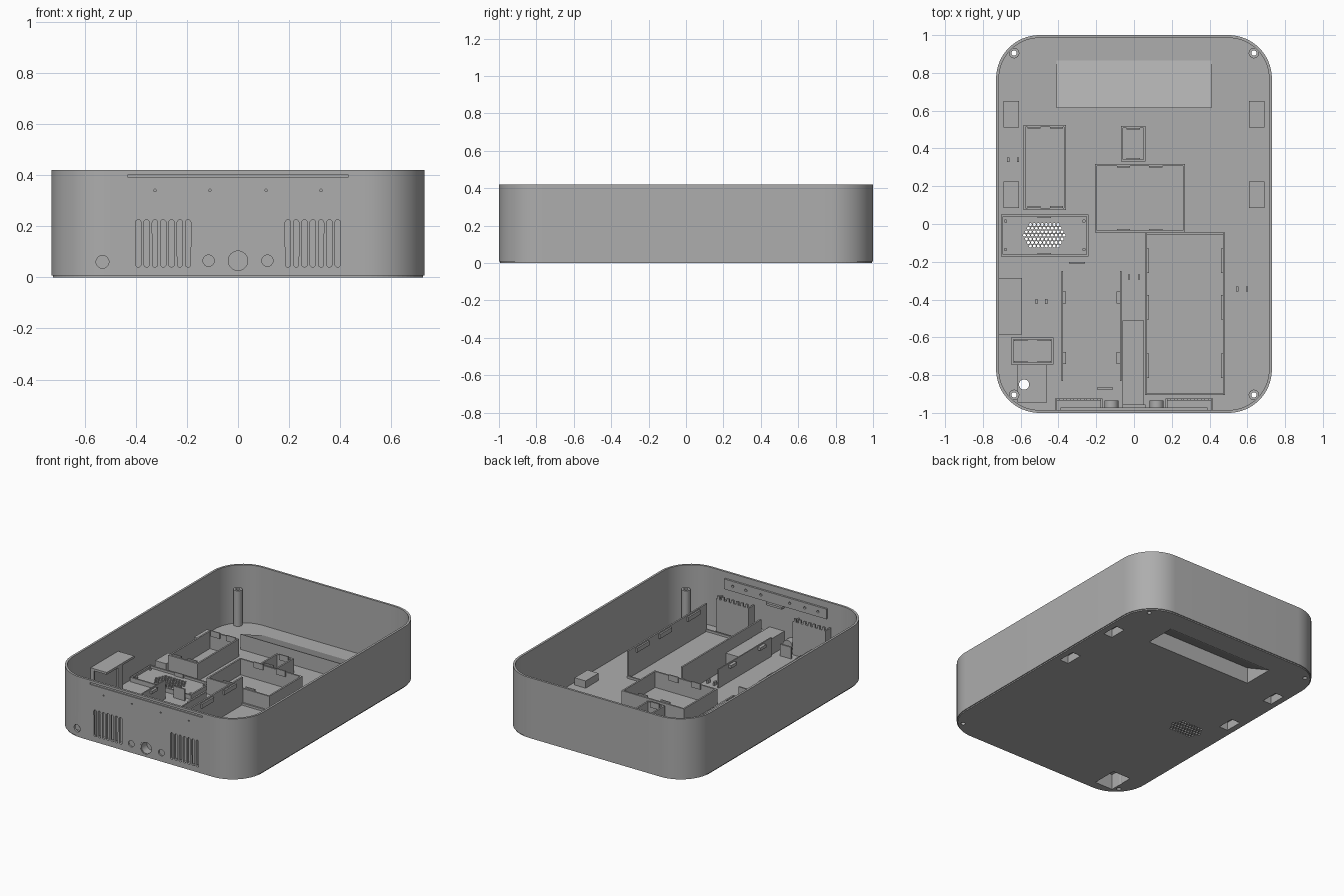
import bpy, bmesh, math
from mathutils import Vector

if "Cube" in bpy.data.objects:
    bpy.data.objects.remove(bpy.data.objects["Cube"])

grey = bpy.data.materials.new("plain grey")
grey.use_nodes = True
grey.diffuse_color = (0.42, 0.42, 0.42, 1)
grey.node_tree.nodes["Principled BSDF"].inputs["Base Color"].default_value = (0.42, 0.42, 0.42, 1)

FLOOR, TOP, WALL = 0.02, 0.42, 0.015


def prism(bm, pts, along):
    """Extrude a closed outline of 3D points along a vector."""
    face = bm.faces.new([bm.verts.new(p) for p in pts])
    out = bmesh.ops.extrude_face_region(bm, geom=[face])
    verts = [g for g in out["geom"] if isinstance(g, bmesh.types.BMVert)]
    bmesh.ops.translate(bm, verts=verts, vec=Vector(along))


def block(bm, x0, x1, y0, y1, z0, z1):
    prism(bm, [(x0, y0, z0), (x1, y0, z0), (x1, y1, z0), (x0, y1, z0)], (0, 0, z1 - z0))


def circle(r, n):
    return [(r * math.cos(2 * math.pi * i / n), r * math.sin(2 * math.pi * i / n)) for i in range(n)]


def rod_z(bm, x, y, r, z0, z1, n=24):
    prism(bm, [(x + a, y + b, z0) for a, b in circle(r, n)], (0, 0, z1 - z0))


def rod_y(bm, x, z, r, y0, y1, n=32):
    prism(bm, [(x + a, y0, z + b) for a, b in circle(r, n)], (0, y1 - y0, 0))


def slot_y(bm, x, z0, z1, r, y0, y1):
    pts = [(x + a, y0, (z1 - r if b >= 0 else z0 + r) + b) for a, b in circle(r, 20)]
    prism(bm, pts, (0, y1 - y0, 0))


def rounded(bm, inset, z0, z1):
    r = 0.23 - inset
    pts = []
    for k, (sx, sy) in enumerate([(1, 1), (-1, 1), (-1, -1), (1, -1)]):
        for i in range(17):
            a = math.pi / 2 * (k + i / 16)
            pts.append((sx * 0.5 + r * math.cos(a), sy * 0.77 + r * math.sin(a), z0))
    prism(bm, pts, (0, 0, z1 - z0))


def make(name, build, smooth=False):
    bm = bmesh.new()
    build(bm)
    bmesh.ops.recalc_face_normals(bm, faces=bm.faces)
    me = bpy.data.meshes.new(name)
    bm.to_mesh(me)
    bm.free()
    me.materials.append(grey)
    ob = bpy.data.objects.new(name, me)
    bpy.context.collection.objects.link(ob)
    if smooth:
        soften(ob)
    return ob


def soften(ob):
    bpy.ops.object.select_all(action='DESELECT')
    ob.select_set(True)
    bpy.context.view_layer.objects.active = ob
    bpy.ops.object.shade_smooth_by_angle(angle=math.radians(30))


def carve(ob, *builds):
    """Subtract each cutter and bake the result."""
    for build in builds:
        cutter = make("cutter", build)
        cutter.hide_render = True
        mod = ob.modifiers.new("cut", 'BOOLEAN')
        mod.operation, mod.solver, mod.object = 'DIFFERENCE', 'EXACT', cutter
        dg = bpy.context.evaluated_depsgraph_get()
        me = bpy.data.meshes.new_from_object(ob.evaluated_get(dg))
        ob.modifiers.clear()
        ob.data = me
        bpy.data.objects.remove(cutter)


# Cutters shared by the shell and the parts standing on its floor
CORNERS = [(sx * 0.635, sy * 0.905) for sx in (-1, 1) for sy in (-1, 1)]
FEET = [(sx * 0.65, y) for sx in (-1, 1) for y in (0.58, 0.155)]


def screw_holes(bm):
    for x, y in CORNERS:
        rod_z(bm, x, y, 0.014, -0.1, 0.5)


def foot_pockets(bm):
    for x, y in FEET:
        block(bm, x - 0.033, x + 0.033, y - 0.06, y + 0.06, -0.1, 0.055)


def handle_pocket(bm):
    prism(bm, [(-0.4, 0.625, -0.01), (-0.4, 0.857, -0.01), (-0.4, 0.625, 0.11)], (0.8, 0, 0))


def cable_pocket(bm):
    block(bm, -0.605, -0.47, -0.935, -0.76, -0.1, 0.105)


def cable_holes(bm):
    rod_z(bm, -0.582, -0.85, 0.027, -0.1, 0.3)
    rod_y(bm, -0.53, 0.06, 0.025, -1.1, -0.94)


def grille(bm):
    for j in range(-3, 4):
        for i in range(-6, 7):
            x, y = 0.021 * (i + (j % 2) / 2), 0.019 * j
            if (x / 0.115) ** 2 + (y / 0.075) ** 2 < 1:
                rod_z(bm, x - 0.475, y - 0.06, 0.0085, -0.1, 0.1, 6)


def front_cuts(bm):
    for s in (-1, 1):
        for i in range(7):
            slot_y(bm, s * (0.195 + 0.0325 * i), 0.04, 0.225, 0.0105, -1.1, -0.975)
        rod_y(bm, s * 0.115, 0.065, 0.022, -1.1, -0.98)
        for x in (0.11, 0.325):
            rod_y(bm, s * x, 0.34, 0.005, -1.1, -0.9, 10)
    rod_y(bm, 0, 0.065, 0.045, -1.1, -0.94)
    block(bm, -0.43, 0.43, -1.1, -0.993, 0.39, 0.403)


# Outer shell: open tray with a small step round the base
shell = make("case_shell", lambda bm: rounded(bm, 0, 0.008, TOP))
carve(shell, lambda bm: rounded(bm, WALL, FLOOR, 0.6), front_cuts, screw_holes, foot_pockets,
      handle_pocket, cable_pocket, cable_holes, grille)
soften(shell)
base = make("base_plate", lambda bm: rounded(bm, 0.006, 0, 0.01))
carve(base, screw_holes, foot_pockets, handle_pocket, cable_pocket, cable_holes, grille)

# Housings that stand above the pockets in the floor
posts = make("corner_posts", lambda bm: [rod_z(bm, x, y, 0.028, FLOOR, 0.265) for x, y in CORNERS])
carve(posts, screw_holes)
soften(posts)
feet = make("foot_housings", lambda bm: [block(bm, x - 0.042, x + 0.042, y - 0.07, y + 0.07, FLOOR, 0.07)
                                         for x, y in FEET])
carve(feet, foot_pockets)
handle = make("handle_housing", lambda bm: prism(
    bm, [(-0.41, 0.615, FLOOR), (-0.41, 0.865, FLOOR), (-0.41, 0.615, 0.125)], (0.82, 0, 0)))
carve(handle, handle_pocket)
cable = make("cable_housing", lambda bm: block(bm, -0.617, -0.46, -0.945, -0.745, FLOOR, 0.12))
carve(cable, cable_pocket, cable_holes)


# Component trays: (name, x0, x1, y0, y1, side height, end height, clip positions on the ends)
def tray(name, x0, x1, y0, y1, side, end, clips):
    def build(bm, t=0.011):
        for x in (x0, x1 - t):
            block(bm, x, x + t, y0, y1, FLOOR, side)
        for y, s in ((y0, 1), (y1 - t, -1)):
            block(bm, x0 + t, x1 - t, y, y + t, FLOOR, end)
            for c in clips:
                a = y + t if s > 0 else y - 0.008
                block(bm, c - 0.035, c + 0.035, a, a + 0.008, end - 0.03, end + 0.01)
    return make(name, build)


tray("side_tray", -0.585, -0.36, 0.075, 0.525, 0.14, 0.14, (-0.53, -0.41))
tray("small_tray", -0.07, 0.062, 0.33, 0.52, 0.12, 0.12, (-0.004,))
tray("centre_tray", -0.207, 0.27, -0.045, 0.318, 0.13, 0.13, (-0.055, 0.115))
tray("corner_tray", -0.65, -0.425, -0.745, -0.6, 0.1, 0.1, (-0.6, -0.475))
tray("battery_tray", 0.058, 0.483, -0.905, -0.045, 0.21, 0.035, ())
tray("speaker_frame", -0.705, -0.24, -0.172, 0.05, 0.05, 0.05, (-0.475,))


# Speaker board with grille and four screws
def speaker(bm):
    block(bm, -0.695, -0.25, -0.162, 0.04, FLOOR, 0.035)
    for x in (-0.68, -0.265):
        for y in (-0.135, 0.015):
            rod_z(bm, x, y, 0.009, 0.036, 0.045, 12)


carve(make("speaker_board", speaker), grille)


# Upright card guides and the clips on tall walls
def guides(bm):
    for x, s in ((-0.385, 1), (-0.073, -1)):
        block(bm, x, x + 0.008, -0.83, -0.25, FLOOR, 0.15)
        for y in (-0.71, -0.39):
            c = x + 0.012 * s
            block(bm, c - 0.008, c + 0.012, y - 0.032, y + 0.032, 0.12, 0.14)
    for y in (-0.75, -0.44, -0.195):
        block(bm, 0.069, 0.08, y - 0.065, y + 0.065, 0.17, 0.2)
        block(bm, 0.461, 0.472, y - 0.065, y + 0.065, 0.17, 0.2)
    block(bm, -0.345, -0.26, -0.21, -0.2, FLOOR, 0.1)
    block(bm, -0.195, -0.11, -0.877, -0.865, FLOOR, 0.1)


make("card_guides", guides)


# Paired cable tie pegs
def pegs(bm):
    for x, y in ((-0.64, 0.34), (0, -0.28), (-0.49, -0.41), (0.572, -0.345)):
        for s in (-1, 1):
            block(bm, x + s * 0.026 - 0.006, x + s * 0.026 + 0.006, y - 0.013, y + 0.013, FLOOR, 0.045)


make("tie_pegs", pegs)


# Vent ducts behind the front slots, with a toothed top edge
def ducts(bm):
    for s in (-1, 1):
        c = s * 0.293
        block(bm, c - 0.125, c + 0.125, -0.935, -0.923, FLOOR, 0.25)
        for e in (-1, 1):
            block(bm, c + e * 0.12 - 0.005, c + e * 0.12 + 0.005, -0.986, -0.935, FLOOR, 0.25)
        for i in range(7):
            x = c + 0.036 * (i - 3)
            block(bm, x - 0.009, x + 0.009, -0.935, -0.923, 0.25, 0.272)


make("vent_ducts", ducts)

# Front connectors: socket channel, ring and two buttons
channel = make("socket_channel", lambda bm: block(bm, -0.06, 0.053, -0.986, -0.51, FLOOR, 0.13))
carve(channel, lambda bm: rod_y(bm, 0, 0.065, 0.045, -1.1, -0.94))
ring = make("socket_ring", lambda bm: rod_y(bm, 0, 0.065, 0.045, -0.998, -0.94))
carve(ring, lambda bm: rod_y(bm, 0, 0.065, 0.038, -1.1, -0.9))
soften(ring)
make("buttons", lambda bm: [rod_y(bm, s * 0.12, 0.065, 0.037, -0.99, -0.935) for s in (-1, 1)], True)

# Light bar bracket high inside the front wall
bracket = make("bar_bracket", lambda bm: block(bm, -0.39, 0.39, -0.986, -0.972, 0.305, 0.375))
carve(bracket, lambda bm: [rod_y(bm, s * x, 0.34, 0.009, -1.1, -0.9, 12) for s in (-1, 1)
                           for x in (0.11, 0.225, 0.325)])
make("bracket_tab", lambda bm: block(bm, -0.06, 0.06, -0.986, -0.955, 0.29, 0.305))


# Shelf on the side wall with two legs
def shelf(bm):
    block(bm, -0.716, -0.592, -0.585, -0.285, 0.255, 0.27)
    for y in (-0.585, -0.297):
        block(bm, -0.716, -0.69, y, y + 0.012, FLOOR, 0.255)
    block(bm, -0.604, -0.592, -0.46, -0.41, FLOOR, 0.255)


make("side_shelf", shelf)
